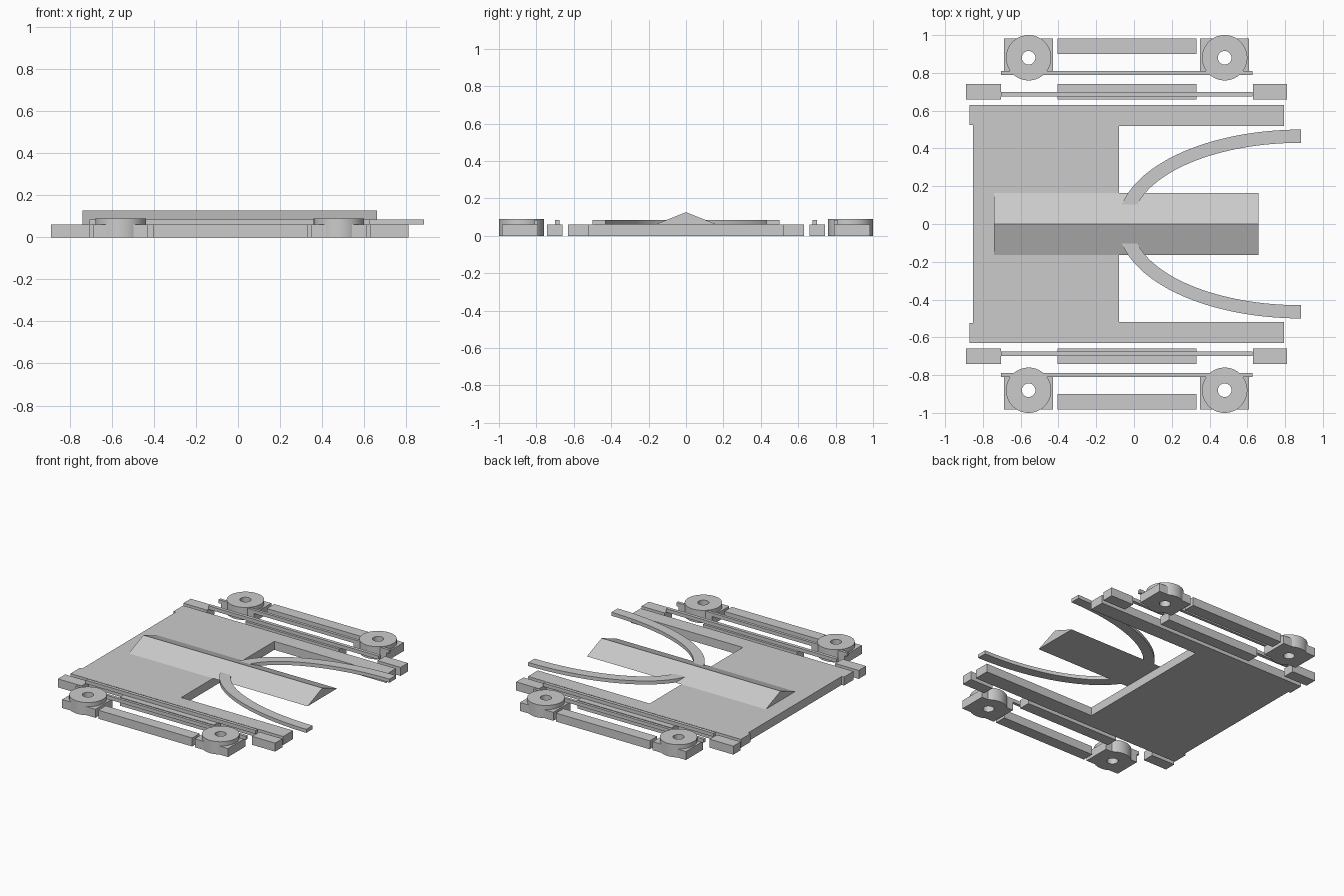
import bpy, bmesh, math
from mathutils import Matrix

cube = bpy.data.objects.get("Cube")
if cube:
    bpy.data.objects.remove(cube, do_unlink=True)

grey = bpy.data.materials.new("plain grey")
grey.use_nodes = True
GREY = (0.6, 0.6, 0.6, 1)
grey.diffuse_color = GREY
for node in grey.node_tree.nodes:
    if node.type == 'BSDF_PRINCIPLED':
        node.inputs["Base Color"].default_value = GREY

THICK = 0.06     # plate and block height
RAIL_TOP = 0.085


def prism(name, outlines, low, high, turn=Matrix()):
    """Extrude closed outlines (inner ones become holes) from low to high."""
    curve = bpy.data.curves.new(name, 'CURVE')
    curve.dimensions = '2D'
    curve.fill_mode = 'BOTH'
    curve.extrude = (high - low) / 2
    for points in outlines:
        spline = curve.splines.new('POLY')
        spline.points.add(len(points) - 1)
        for target, (x, y) in zip(spline.points, points):
            target.co = (x, y, 0, 1)
        spline.use_cyclic_u = True
    helper = bpy.data.objects.new(name + "_outline", curve)
    bpy.context.collection.objects.link(helper)
    graph = bpy.context.evaluated_depsgraph_get()
    mesh = bpy.data.meshes.new_from_object(helper.evaluated_get(graph))
    bpy.data.objects.remove(helper, do_unlink=True)
    bpy.data.curves.remove(curve)

    bm = bmesh.new()
    bm.from_mesh(mesh)
    bmesh.ops.remove_doubles(bm, verts=bm.verts, dist=0.0001)
    bmesh.ops.translate(bm, verts=bm.verts, vec=(0, 0, (low + high) / 2))
    bmesh.ops.transform(bm, verts=bm.verts, matrix=turn)
    bmesh.ops.recalc_face_normals(bm, faces=bm.faces)
    bm.to_mesh(mesh)
    bm.free()
    mesh.materials.clear()
    mesh.materials.append(grey)
    obj = bpy.data.objects.new(name, mesh)
    bpy.context.collection.objects.link(obj)
    bpy.ops.object.select_all(action='DESELECT')
    obj.select_set(True)
    bpy.context.view_layer.objects.active = obj
    bpy.ops.object.shade_smooth_by_angle(angle=math.radians(30))
    return obj


def rect(x0, x1, y0, y1):
    return [(x0, y0), (x1, y0), (x1, y1), (x0, y1)]


def circle(x, y, radius, count=64):
    steps = [2 * math.pi * i / count for i in range(count)]
    return [(x + radius * math.cos(a), y + radius * math.sin(a)) for a in steps]


def arc(a, b, side, y_start, count=32):
    """Quarter ellipse ending at the arm tip, starting at height y_start."""
    start = math.asin(y_start / b)
    steps = [start + (math.pi / 2 - start) * i / count for i in range(count + 1)]
    return [(0.885 - a * math.cos(t), side * b * math.sin(t)) for t in steps]


# U-shaped base plate with small lips at its closed end
half = [(0.795, 0.63), (-0.87, 0.63), (-0.87, 0.523), (-0.852, 0.523)]
inner = [(-0.08, 0.52), (0.795, 0.52)]
outline = half + [(x, -y) for x, y in reversed(half)]
outline += [(x, -y) for x, y in reversed(inner)] + inner
prism("base_plate", [outline], 0, THICK)

# Gabled ridge running along x
along_x = Matrix(((0, 0, 1, 0), (1, 0, 0, 0), (0, 1, 0, 0), (0, 0, 0, 1)))
prism("ridge", [[(-0.165, THICK), (0.165, THICK), (0, 0.126)]], -0.74, 0.66, along_x)

for side, label in ((1, "back"), (-1, "front")):
    def block(name, x0, x1, y0, y1, low=0, high=THICK):
        prism(f"{label}_{name}", [rect(x0, x1, side * y0, side * y1)], low, high)

    # Curved arm springing from under the ridge
    band = arc(0.97, 0.5, side, 0.07) + arc(0.893, 0.43, side, 0.07)[::-1]
    prism(f"{label}_curved_arm", [band], THICK, RAIL_TOP)

    # Inner row: end blocks, middle block and the rail on top
    block("left_end_block", 0.63, 0.81, 0.66, 0.742)
    block("right_end_block", -0.89, -0.705, 0.66, 0.742)
    block("middle_block", -0.405, 0.33, 0.66, 0.742)
    block("inner_rail", -0.705, 0.628, 0.676, 0.7, THICK, RAIL_TOP)

    # Outer row: long bar, thin rail and two drilled hubs on square pads
    block("outer_bar", -0.405, 0.33, 0.9, 0.983)
    block("outer_rail", -0.705, 0.628, 0.79, 0.81, THICK, RAIL_TOP)
    for x, end in ((-0.558, "right"), (0.48, "left")):
        y = side * 0.88
        hole = circle(x, y, 0.036)
        pad = rect(x - 0.13, x + 0.13, side * 0.79, side * 0.983)
        prism(f"{label}_{end}_pad", [pad, hole], 0, THICK)
        prism(f"{label}_{end}_hub", [circle(x, y, 0.12), hole], 0, 0.09)
